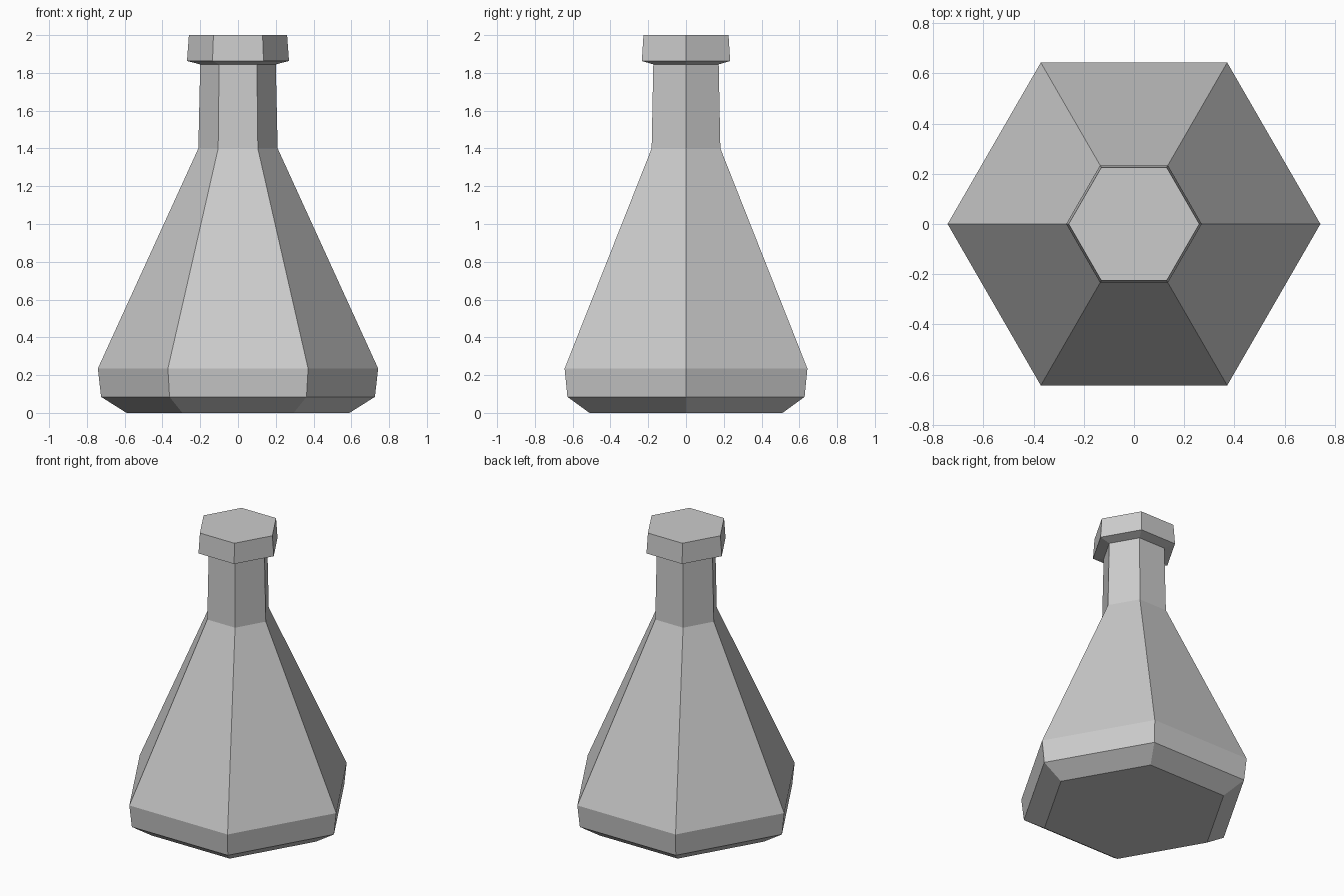
import bpy, bmesh
from math import cos, sin, tau

SIDES = 6

cube = bpy.data.objects.get("Cube")
if cube:
    bpy.data.objects.remove(cube, do_unlink=True)

# Single plain grey
grey = bpy.data.materials.new("light_grey")
grey.use_nodes = True
colour = (0.6, 0.6, 0.6, 1)
grey.diffuse_color = colour
grey.node_tree.nodes["Principled BSDF"].inputs["Base Color"].default_value = colour


def lathe(name, profile, cap_bottom=False, cap_top=False):
    """Six-sided, flat-shaded solid from (radius, height) pairs."""
    bm = bmesh.new()
    rings = [[bm.verts.new((r * cos(tau * i / SIDES), r * sin(tau * i / SIDES), z))
              for i in range(SIDES)] for r, z in profile]
    for low, high in zip(rings, rings[1:]):
        for i in range(SIDES):
            j = (i + 1) % SIDES
            bm.faces.new((low[i], low[j], high[j], high[i]))
    if cap_bottom:
        bm.faces.new(rings[0][::-1])
    if cap_top:
        bm.faces.new(rings[-1])
    mesh = bpy.data.meshes.new(name)
    bm.to_mesh(mesh)
    bm.free()
    mesh.materials.append(grey)
    obj = bpy.data.objects.new(name, mesh)
    bpy.context.collection.objects.link(obj)
    return obj


# Chamfered base, sloping body and slim neck
lathe("flask_body", [(0.59, 0), (0.725, 0.085), (0.742, 0.235),
                     (0.21, 1.4), (0.2, 1.845)], cap_bottom=True)

# Flared lip with a closed top
lathe("flask_lip", [(0.2, 1.845), (0.27, 1.863), (0.26, 2.0)], cap_top=True)
